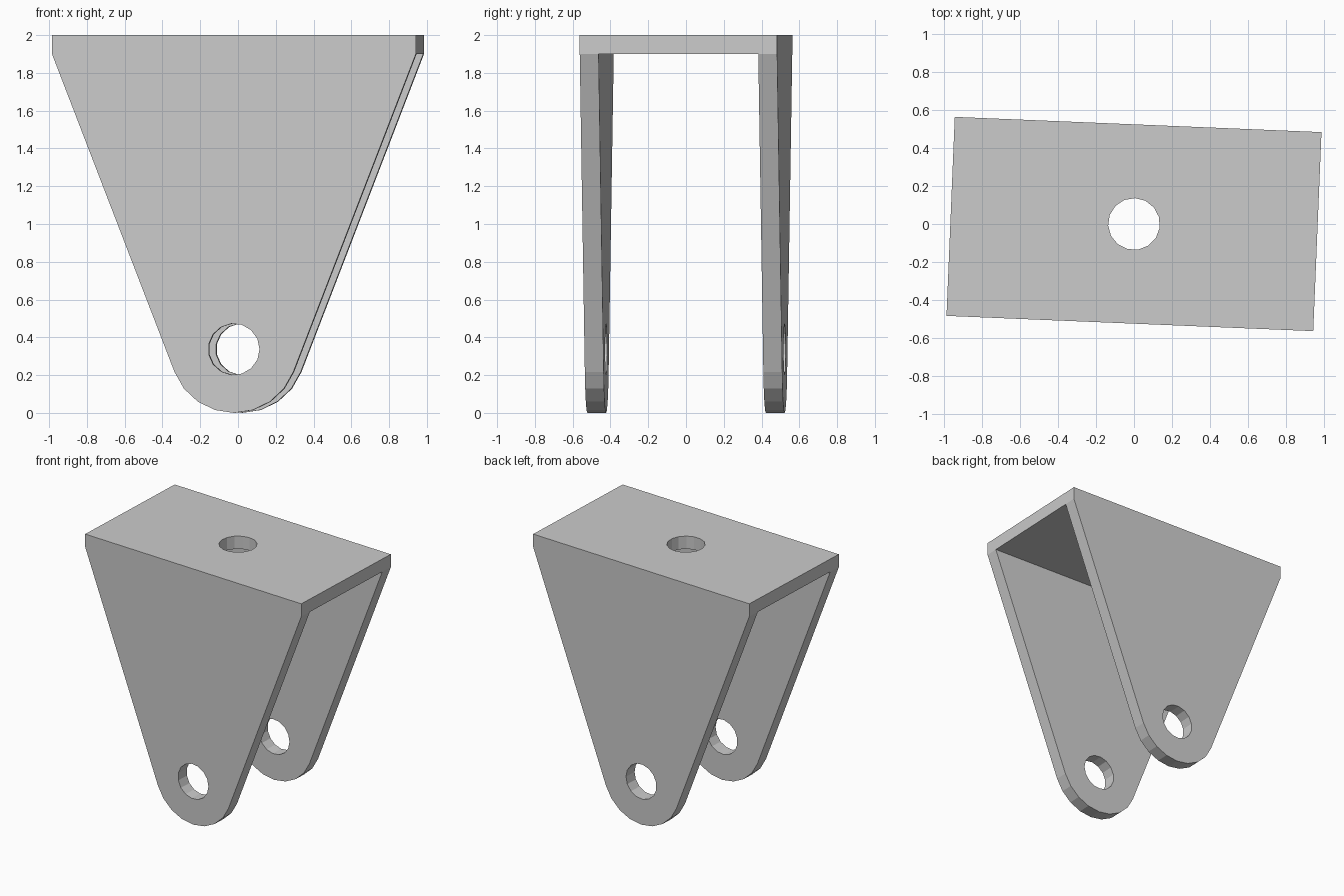
import bpy, bmesh, math
from mathutils import Matrix

if "Cube" in bpy.data.objects:
    bpy.data.objects.remove(bpy.data.objects["Cube"], do_unlink=True)

HALF_W, HALF_D, HEIGHT, THICK = 0.964, 0.523, 2.0, 0.1
END_R, HOLE_R = 0.337, 0.136
TURN = Matrix.Rotation(math.radians(-2.38), 4, "Z")

metal = bpy.data.materials.new("plain grey metal")
metal.use_nodes = True
grey = (0.6, 0.6, 0.6, 1)
metal.diffuse_color = grey
metal.node_tree.nodes["Principled BSDF"].inputs["Base Color"].default_value = grey


def add_object(name, bm):
    bmesh.ops.recalc_face_normals(bm, faces=bm.faces)
    mesh = bpy.data.meshes.new(name)
    bm.to_mesh(mesh)
    bm.free()
    mesh.materials.append(metal)
    obj = bpy.data.objects.new(name, mesh)
    bpy.context.collection.objects.link(obj)
    return obj


def prism(name, outline, depth):
    """Extrude an x-z outline symmetrically along y."""
    bm = bmesh.new()
    face = bm.faces.new([bm.verts.new((x, -depth, z)) for x, z in outline])
    new = bmesh.ops.extrude_face_region(bm, geom=[face])["geom"]
    verts = [v for v in new if isinstance(v, bmesh.types.BMVert)]
    bmesh.ops.translate(bm, verts=verts, vec=(0, 2 * depth, 0))
    return add_object(name, bm)


def circle(radius, z, sides=15):
    steps = [math.tau * i / sides for i in range(sides)]
    return [(radius * math.cos(a), z + radius * math.sin(a)) for a in steps]


def cut(target, cutter):
    mod = target.modifiers.new("cut", "BOOLEAN")
    mod.operation, mod.solver, mod.object = "DIFFERENCE", "EXACT", cutter
    bpy.context.view_layer.objects.active = target
    bpy.ops.object.modifier_apply(modifier=mod.name)
    bpy.data.objects.remove(cutter, do_unlink=True)


# Tapered side outline: square shoulders and a rounded lower end
lip = HEIGHT - THICK
rise = lip - END_R
tangent = math.atan2(rise, HALF_W) - math.acos(END_R / math.hypot(HALF_W, rise))
arc = [tangent + (-math.pi - 2 * tangent) * i / 8 for i in range(9)]
outline = [(HALF_W, HEIGHT), (HALF_W, lip)]
outline += [(END_R * math.cos(a), END_R + END_R * math.sin(a)) for a in arc]
outline += [(-HALF_W, lip), (-HALF_W, HEIGHT)]
bracket = prism("clevis_bracket", outline, HALF_D)

# Open channel between the two arms
channel = [(-2, -1), (2, -1), (2, lip), (-2, lip)]
cut(bracket, prism("channel_cutter", channel, HALF_D - THICK))

# Pin holes through both arms
cut(bracket, prism("pin_hole_cutter", circle(HOLE_R, END_R), 1))

# Bolt hole through the top plate
bolt = prism("bolt_hole_cutter", circle(HOLE_R, 0), 0.5)
bolt.data.transform(Matrix.Translation((0, 0, HEIGHT))
                    @ Matrix.Rotation(math.pi / 2, 4, "X")
                    @ Matrix.Rotation(math.pi / 2, 4, "Y"))
cut(bracket, bolt)

# The whole bracket sits slightly turned
bracket.data.transform(TURN)
